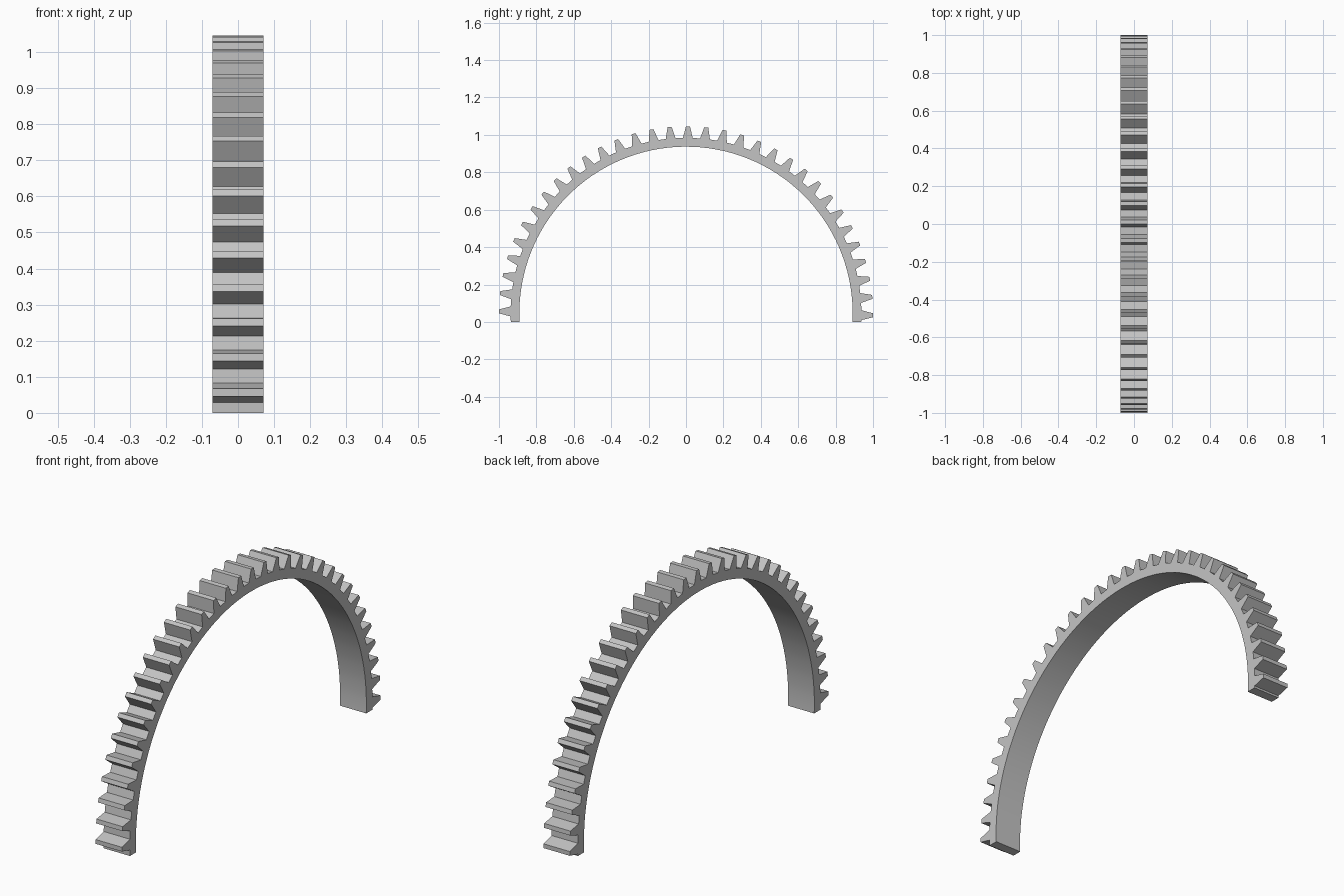
import bpy, bmesh
from math import radians, sin, cos, pi
from mathutils import Vector

if "Cube" in bpy.data.objects:
    bpy.data.objects.remove(bpy.data.objects["Cube"])

# Main dimensions
HALF_WIDTH = 0.071
CENTRE_Z = 0.046
INNER, ROOT, TIP = 0.891, 0.938, 1.0
PITCH = 2 * pi / 64
OFFSET = radians(0.6)
ROOT_HALF = 0.0265 / ROOT
TIP_HALF = 0.0105 / TIP
END = radians(93.6)

# Plain grey metal
grey = bpy.data.materials.new("grey metal")
grey.use_nodes = True
colour = (0.55, 0.55, 0.55, 1)
grey.diffuse_color = colour
grey.node_tree.nodes["Principled BSDF"].inputs["Base Color"].default_value = colour

bm = bmesh.new()


def point(radius, angle):
    """Vertex on the gear's side plane; angle is measured from straight up."""
    return bm.verts.new((-HALF_WIDTH, radius * sin(angle),
                         CENTRE_Z + radius * cos(angle)))


# Angles where the band is divided: the two foot edges of every tooth
centres = [OFFSET + k * PITCH for k in range(-16, 17)]
angles = [-END]
for c in centres:
    angles += [c - ROOT_HALF, c + ROOT_HALF]
angles.append(END)

# Band: quads between inner and root circles
inner = [point(INNER, a) for a in angles]
root = [point(ROOT, a) for a in angles]
for i in range(len(angles) - 1):
    bm.faces.new((inner[i], inner[i + 1], root[i + 1], root[i]))

# Teeth: tapered quads standing on the band
for n, c in enumerate(centres):
    i = 1 + 2 * n
    bm.faces.new((root[i], root[i + 1],
                  point(TIP, c + TIP_HALF), point(TIP, c - TIP_HALF)))

# Trim both feet flat on the ground
bmesh.ops.bisect_plane(bm, geom=bm.verts[:] + bm.edges[:] + bm.faces[:],
                       plane_co=(0, 0, 0), plane_no=(0, 0, 1),
                       clear_inner=True)

# Give the flat shape its width
extruded = bmesh.ops.extrude_face_region(bm, geom=bm.faces[:],
                                         use_keep_orig=True)["geom"]
moved = [v for v in extruded if isinstance(v, bmesh.types.BMVert)]
bmesh.ops.translate(bm, verts=moved, vec=Vector((2 * HALF_WIDTH, 0, 0)))
bmesh.ops.recalc_face_normals(bm, faces=bm.faces[:])

mesh = bpy.data.meshes.new("half_ring_gear")
bm.to_mesh(mesh)
bm.free()
gear = bpy.data.objects.new("half_ring_gear", mesh)
bpy.context.collection.objects.link(gear)
mesh.materials.append(grey)

# Smooth inner arc, crisp teeth
bpy.ops.object.select_all(action="DESELECT")
gear.select_set(True)
bpy.context.view_layer.objects.active = gear
bpy.ops.object.shade_smooth_by_angle(angle=radians(20))
